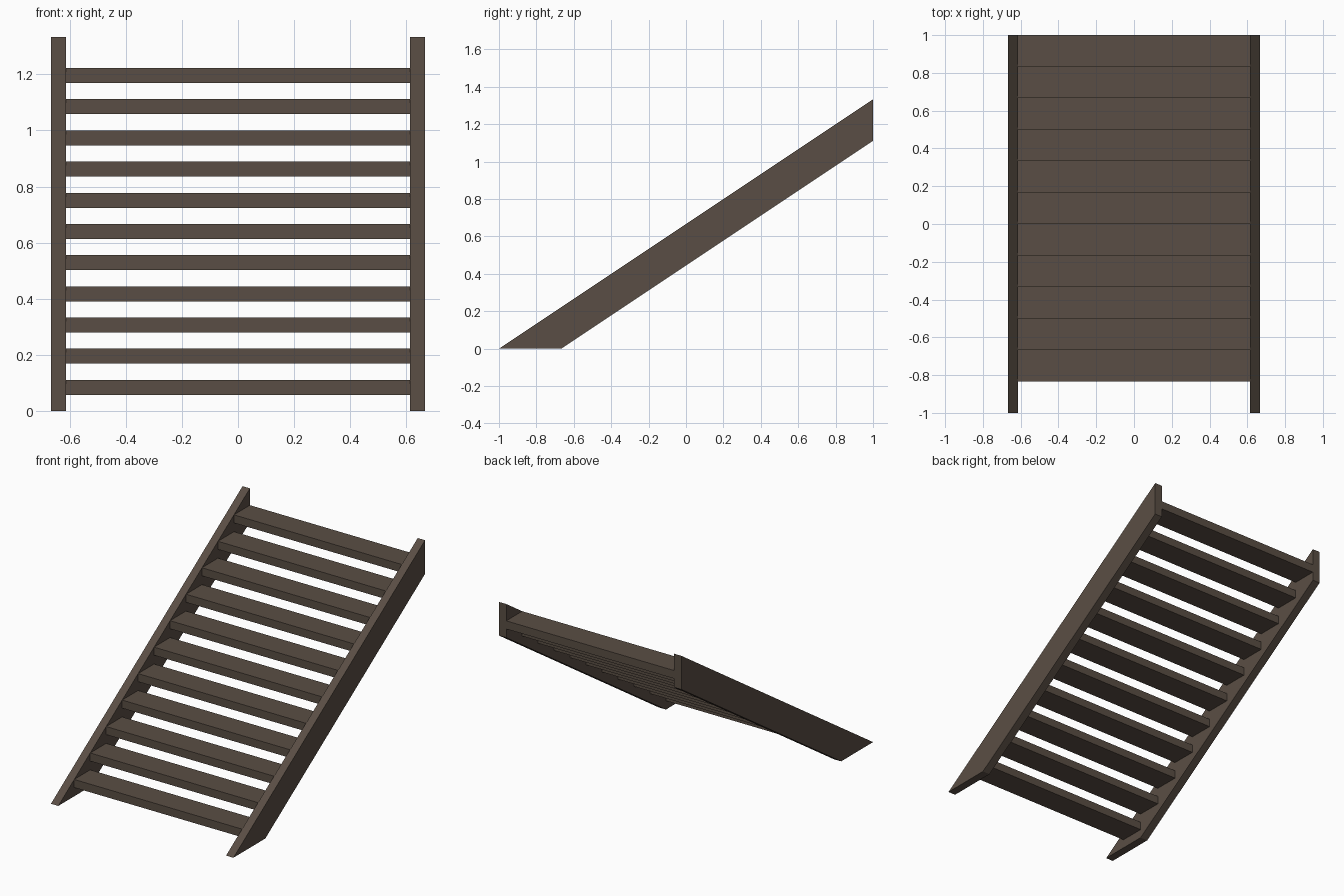
import bpy
import bmesh
from mathutils import Vector

cube = bpy.data.objects.get("Cube")
if cube:
    bpy.data.objects.remove(cube, do_unlink=True)

STEPS = 11
RISE = 1 / 9
GOING = 1 / 6
HALF_WIDTH = 2 / 3
BOARD = 0.0535   # thickness of every board

wood = bpy.data.materials.new("dark brown wood")
wood.use_nodes = True
colour = (0.102, 0.076, 0.058, 1)
wood.diffuse_color = colour
wood.node_tree.nodes["Principled BSDF"].inputs["Base Color"].default_value = colour


def board(name, profile, x0, x1):
    """Extrude a (y, z) side profile along x from x0 to x1."""
    bm = bmesh.new()
    face = bm.faces.new([bm.verts.new((x0, y, z)) for y, z in profile])
    side = bmesh.ops.extrude_face_region(bm, geom=[face])
    verts = [g for g in side["geom"] if isinstance(g, bmesh.types.BMVert)]
    bmesh.ops.translate(bm, verts=verts, vec=Vector((x1 - x0, 0, 0)))
    bmesh.ops.recalc_face_normals(bm, faces=bm.faces)
    mesh = bpy.data.meshes.new(name)
    bm.to_mesh(mesh)
    bm.free()
    mesh.materials.append(wood)
    obj = bpy.data.objects.new(name, mesh)
    bpy.context.collection.objects.link(obj)
    return obj


# Sloping side boards, cut level at the floor and plumb at the top
inner = HALF_WIDTH - BOARD
stringer = [(-1, 0), (-1 + 2 * GOING, 0), (1, 10 * RISE), (1, 12 * RISE)]
board("left_stringer", stringer, inner, HALF_WIDTH)
board("right_stringer", stringer, -HALF_WIDTH, -inner)

# Open treads between the side boards
for i in range(1, STEPS + 1):
    front, top = -1 + i * GOING, i * RISE
    back, bottom = front + GOING, top - BOARD
    board(f"tread_{i}", [(front, bottom), (back, bottom), (back, top), (front, top)],
          -inner, inner)
